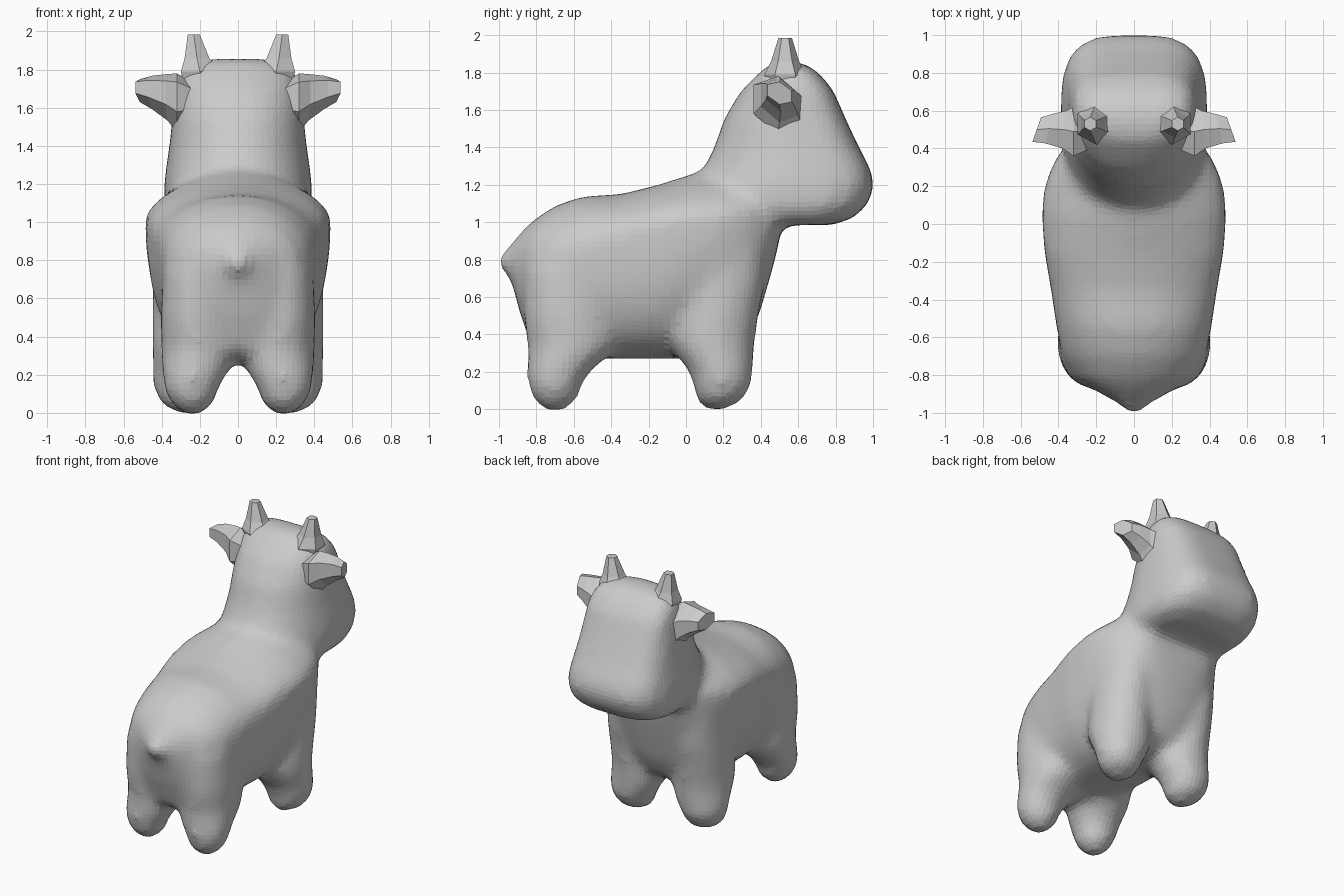
import bpy, bmesh
from math import cos, sin, pi, copysign


def spow(v, n):
    return copysign(abs(v) ** (2 / n), v)


def loft(bm, rings):
    # Skin a list of equal-length point rings and cap both ends
    vs = [[bm.verts.new(p) for p in r] for r in rings]
    n = len(vs[0])
    for a, b in zip(vs, vs[1:]):
        for i in range(n):
            j = (i + 1) % n
            bm.faces.new((a[i], a[j], b[j], b[i]))
    bm.faces.new(vs[0])
    bm.faces.new(vs[-1])


def finish(bm, name):
    bmesh.ops.recalc_face_normals(bm, faces=bm.faces)
    me = bpy.data.meshes.new(name)
    bm.to_mesh(me)
    bm.free()
    ob = bpy.data.objects.new(name, me)
    bpy.context.collection.objects.link(ob)
    return ob


def angles(n, off=0):
    return [2 * pi * (i + off) / n for i in range(n)]


body = bmesh.new()

# Torso: y, half width, ridge height, bottom, top, roundness of the back
torso = [(-1.012, .03, .79, .765, .81, 2), (-.94, .10, .79, .71, .88, 2), (-.89, .19, .78, .52, .94, 2),
         (-.82, .31, .78, .32, 1.01, 2), (-.70, .38, .80, .27, 1.09, 2), (-.55, .41, .85, .27, 1.14, 2),
         (-.35, .44, .92, .27, 1.15, 1.95), (-.15, .475, .99, .27, 1.2, 1.8), (.05, .49, 1.02, .27, 1.265, 1.6),
         (.20, .475, 1.03, .28, 1.29, 1.5), (.32, .43, 1.04, .36, 1.28, 1.6), (.39, .385, 1.05, .5, 1.25, 1.8),
         (.46, .33, 1.05, .74, 1.2, 2), (.50, .27, 1.05, .9, 1.15, 2)]
rings = []
for y, w, zc, zb, zt, nt in torso:
    r = []
    for a in angles(40):
        up = sin(a) >= 0
        n = nt if up else (2.2 if y > 0 else 2.7)
        r.append((w * spow(cos(a), n), y, zc + ((zt - zc) if up else (zc - zb)) * spow(sin(a), n)))
    rings.append(r)
loft(body, rings)

# Head and neck: z, back y, front y, half width
head = [(.985, .25, .78, .27), (1.02, .12, .89, .35), (1.09, .05, .97, .388), (1.2, .04, 1.01, .388),
        (1.3, .10, .98, .375), (1.4, .15, .925, .36), (1.55, .2, .855, .345), (1.7, .29, .79, .33),
        (1.79, .38, .72, .30), (1.84, .44, .65, .23), (1.86, .5, .59, .14)]
rings = []
for z, yb, yf, w in head:
    yc = yb + (yf - yb) * .55
    r = []
    for a in angles(40):
        fr = sin(a) >= 0
        n = 3.3 if fr else 2.1
        r.append((w * spow(cos(a), n), yc + ((yf - yc) if fr else (yc - yb)) * spow(sin(a), n), z))
    rings.append(r)
loft(body, rings)

# Legs: z, centre x, centre y, radius x, radius y
hind = [(-.01, .24, -.70, .05, .05), (.05, .24, -.70, .12, .12), (.14, .245, -.70, .148, .15),
        (.21, .225, -.68, .175, .173), (.26, .215, -.645, .19, .205), (.34, .21, -.61, .195, .24),
        (.5, .22, -.63, .19, .24), (.75, .22, -.64, .175, .23)]
fore = [(.0, .27, .16, .06, .06), (.05, .28, .18, .13, .13), (.14, .285, .195, .163, .16),
        (.21, .265, .185, .186, .175), (.28, .25, .16, .2, .205), (.36, .25, .14, .2, .23),
        (.5, .255, .16, .197, .23), (.65, .26, .18, .19, .24), (.9, .25, .2, .195, .25)]
for s in (-1, 1):
    for leg in (hind, fore):
        loft(body, [[(s * (x + rx * cos(a)), y + ry * sin(a), z) for a in angles(20)]
                    for z, x, y, rx, ry in leg])

# Fuse and soften the body
ob = finish(body, "body")
m = ob.modifiers.new("fuse", 'REMESH')
m.mode = 'VOXEL'
m.voxel_size = .034
m = ob.modifiers.new("soften", 'SMOOTH')
m.factor = .5
m.iterations = 12

# Horns: z, centre x, centre y, radius x, radius y
horn = [(1.70, .19, .54, .10, .10), (1.79, .20, .53, .115, .11),
        (1.86, .215, .53, .075, .075), (1.985, .232, .53, .036, .036)]
# Ears: x, centre y, centre z, radius y, radius z, backward slant
ear = [(.22, .49, 1.62, .10, .10, 0), (.32, .49, 1.625, .15, .155, 0), (.37, .50, 1.655, .115, .122, .1),
       (.45, .505, 1.68, .09, .088, .25), (.515, .50, 1.69, .075, .06, .35)]
for s, side in ((-1, "left"), (1, "right")):
    bm = bmesh.new()
    loft(bm, [[(s * (x + rx * cos(a)), y + ry * sin(a), z) for a in angles(6, .5)]
              for z, x, y, rx, ry in horn])
    finish(bm, side + "_horn")
    bm = bmesh.new()
    loft(bm, [[(s * (x - k * ry * cos(a)), y + ry * cos(a), z + rz * sin(a) - .25 * ry * cos(a))
               for a in angles(6, .5)] for x, y, z, ry, rz, k in ear])
    finish(bm, side + "_ear")
